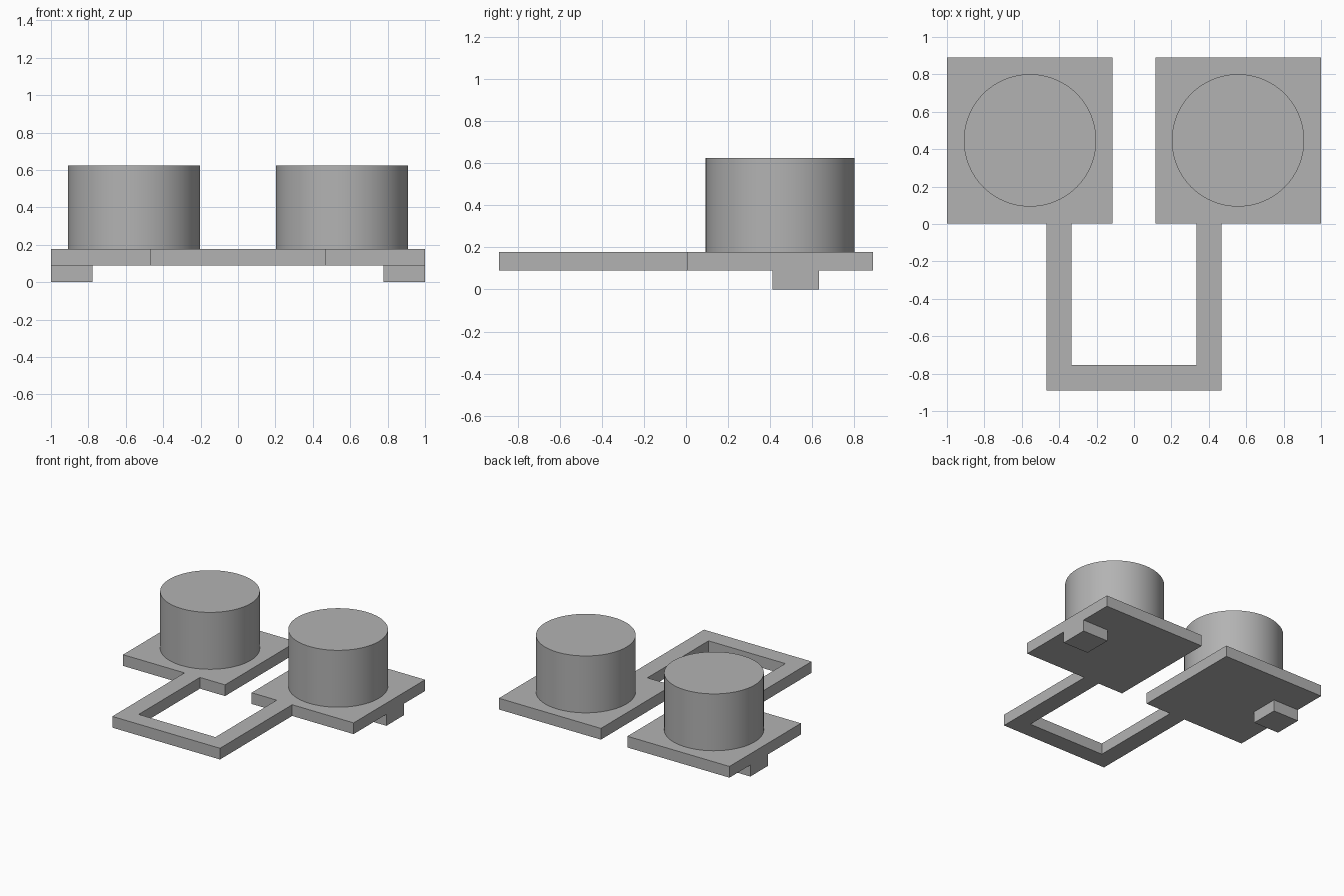
import bpy
import bmesh
from math import radians

if "Cube" in bpy.data.objects:
    bpy.data.objects.remove(bpy.data.objects["Cube"])

# Single grey finish
grey = bpy.data.materials.new("plain grey")
grey.use_nodes = True
colour = (0.45, 0.45, 0.45, 1)
grey.diffuse_color = colour
grey.node_tree.nodes["Principled BSDF"].inputs["Base Color"].default_value = colour

PLATE_BOTTOM, PLATE_TOP, DRUM_TOP = 0.09, 0.178, 0.624


def prism(name, outline, z0, z1):
    """Extrude a flat outline from z0 up to z1."""
    bm = bmesh.new()
    face = bm.faces.new([bm.verts.new((x, y, z0)) for x, y in outline])
    top = bmesh.ops.extrude_face_region(bm, geom=[face])["geom"]
    verts = [v for v in top if isinstance(v, bmesh.types.BMVert)]
    bmesh.ops.translate(bm, verts=verts, vec=(0, 0, z1 - z0))
    bmesh.ops.recalc_face_normals(bm, faces=bm.faces)
    mesh = bpy.data.meshes.new(name)
    bm.to_mesh(mesh)
    bm.free()
    mesh.materials.append(grey)
    obj = bpy.data.objects.new(name, mesh)
    bpy.context.collection.objects.link(obj)
    return obj


def box(name, x0, x1, y0, y1, z0, z1):
    return prism(name, [(x0, y0), (x1, y0), (x1, y1), (x0, y1)], z0, z1)


for side, s in (("left", 1), ("right", -1)):
    # Square base plate
    box(side + "_plate", s * 0.115, s, 0.004, 0.89, PLATE_BOTTOM, PLATE_TOP)
    # Foot under the outer edge
    box(side + "_foot", s * 0.778, s, 0.41, 0.631, 0, PLATE_BOTTOM)
    # Round drum on the plate
    bpy.ops.mesh.primitive_cylinder_add(
        vertices=96, radius=0.354, depth=DRUM_TOP - PLATE_TOP,
        location=(s * 0.556, 0.447, (DRUM_TOP + PLATE_TOP) / 2))
    drum = bpy.context.object
    drum.name = side + "_drum"
    drum.data.materials.append(grey)
    bpy.ops.object.shade_smooth_by_angle(angle=radians(30))

# U-shaped bar joining the two plates
outer, inner, back, front, bar = 0.467, 0.333, 0.004, -0.89, -0.755
half = [(outer, front), (outer, back), (inner, back), (inner, bar)]
prism("connecting_frame", half + [(-x, y) for x, y in reversed(half)],
      PLATE_BOTTOM, PLATE_TOP)
